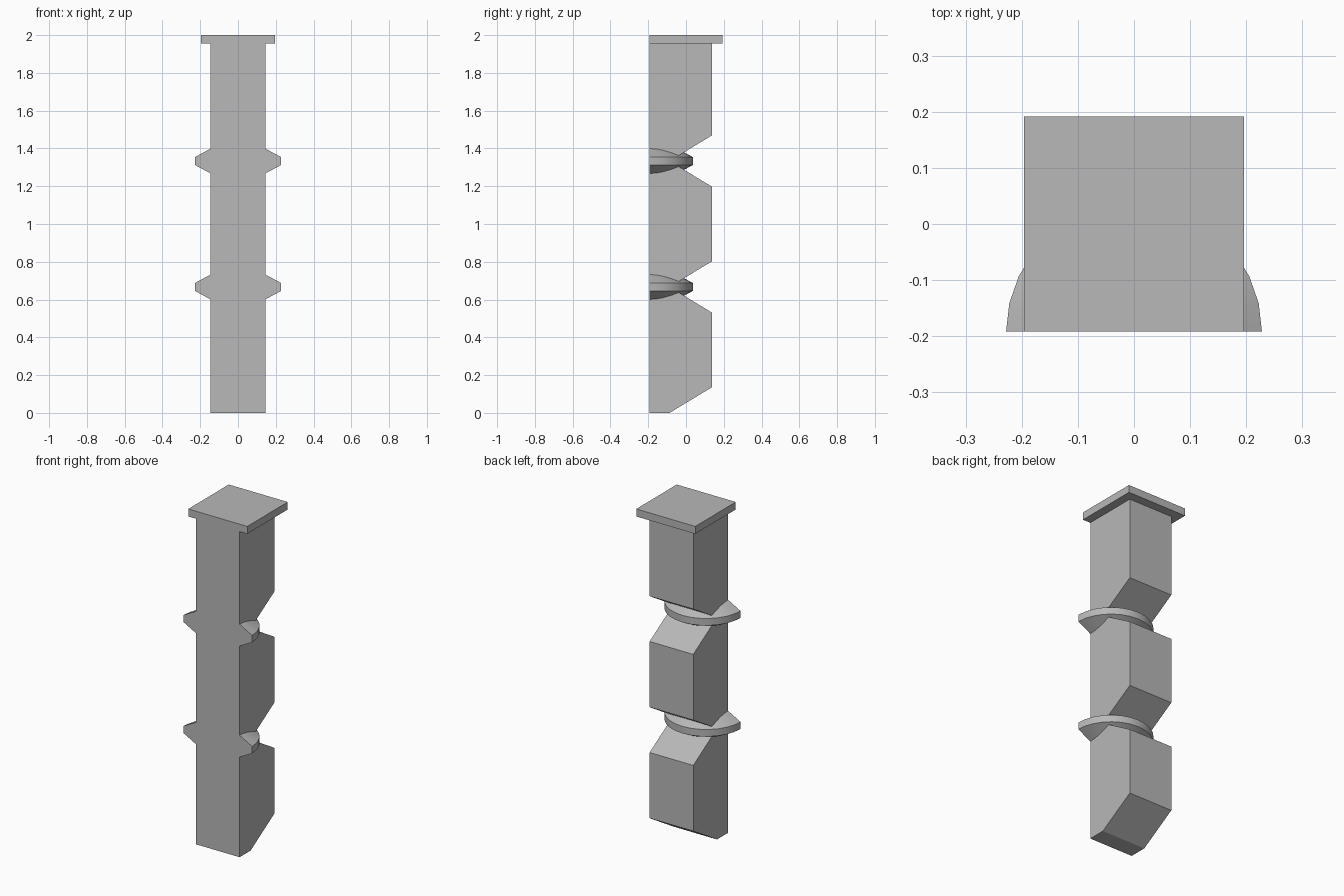
import bpy, bmesh, math

cube = bpy.data.objects.get("Cube")
if cube:
    bpy.data.objects.remove(cube, do_unlink=True)

# Single plain stone colour
stone = bpy.data.materials.new("stone_grey")
stone.use_nodes = True
GREY = (0.48, 0.48, 0.48, 1)
stone.diffuse_color = GREY
stone.node_tree.nodes["Principled BSDF"].inputs["Base Color"].default_value = GREY

FRONT, BACK = -0.192, 0.138      # depth of the shaft
NECK = -0.087                    # depth of the notch bottoms
HALF = 0.145                     # half width of the shaft
THIRD, RISE = 2 / 3, 0.136       # block height and height of its slopes
CAP_Z = 1.955


def finish(bm, name):
    bmesh.ops.recalc_face_normals(bm, faces=bm.faces)
    mesh = bpy.data.meshes.new(name)
    bm.to_mesh(mesh)
    bm.free()
    mesh.materials.append(stone)
    obj = bpy.data.objects.new(name, mesh)
    bpy.context.collection.objects.link(obj)
    return obj


def extrude_profile(name, points, half):
    """Extrude a side profile of (y, z) points across the width."""
    bm = bmesh.new()
    face = bm.faces.new([bm.verts.new((-half, y, z)) for y, z in points])
    out = bmesh.ops.extrude_face_region(bm, geom=[face])["geom"]
    moved = [g for g in out if isinstance(g, bmesh.types.BMVert)]
    bmesh.ops.translate(bm, verts=moved, vec=(2 * half, 0, 0))
    return finish(bm, name)


def half_ring(name, z):
    """Half of a double-tapered collar, flat at the front."""
    bm = bmesh.new()
    inner, outer, rim, tall = 0.1, 0.228, 0.021, 0.09
    section = [(inner, -tall), (outer, -rim), (outer, rim), (inner, tall)]
    face = bm.faces.new([bm.verts.new((r, FRONT, z + h)) for r, h in section])
    bmesh.ops.spin(bm, geom=[face, *face.edges, *face.verts],
                   cent=(0, FRONT, z), axis=(0, 0, 1),
                   angle=math.pi, steps=14)
    # close the starting end if the spin consumed it
    bmesh.ops.holes_fill(bm, edges=[e for e in bm.edges if e.is_boundary])
    obj = finish(bm, name)
    bpy.ops.object.select_all(action='DESELECT')
    obj.select_set(True)
    bpy.context.view_layer.objects.active = obj
    bpy.ops.object.shade_smooth_by_angle(angle=math.radians(25))
    return obj


# Shaft: three blocks with sloped ends, flat along the front
profile = [(FRONT, 0), (NECK, 0)]
for i in range(3):
    base = i * THIRD
    profile.append((BACK, base + RISE))
    if i < 2:
        profile += [(BACK, base + THIRD - RISE), (NECK, base + THIRD)]
profile += [(BACK, CAP_Z), (FRONT, CAP_Z)]
extrude_profile("shaft", profile, HALF)

# Square cap slab
extrude_profile("cap", [(FRONT, CAP_Z), (-FRONT, CAP_Z), (-FRONT, 2), (FRONT, 2)], 0.196)

# Collars in the notches
for label, z in (("lower", THIRD), ("upper", 2 * THIRD)):
    half_ring(label + "_collar", z)
